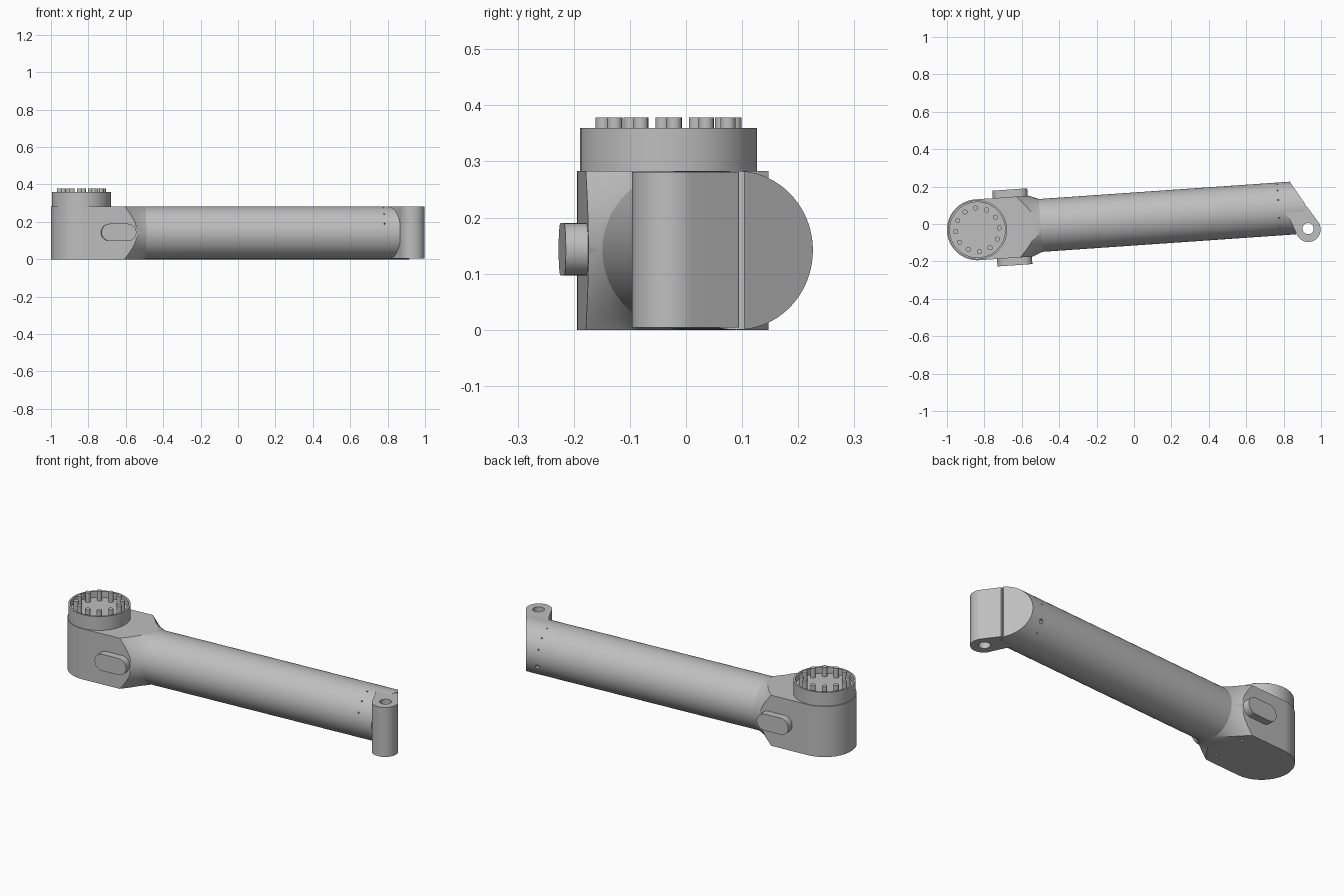
import bpy, bmesh
from math import sin, cos, pi, radians
from mathutils import Matrix, Vector

cube = bpy.data.objects.get("Cube")
if cube:
    bpy.data.objects.remove(cube)

grey = bpy.data.materials.new("plain_grey")
grey.use_nodes = True
grey.diffuse_color = (0.52, 0.52, 0.52, 1)
bsdf = next(n for n in grey.node_tree.nodes if n.type == "BSDF_PRINCIPLED")
bsdf.inputs["Base Color"].default_value = grey.diffuse_color
bsdf.inputs["Roughness"].default_value = 0.6

HEIGHT = 0.283
MID = HEIGHT / 2
# Arm frame: origin at the turret, x along the tube
ARM = Matrix.Translation((-0.837, -0.031, 0)) @ Matrix.Rotation(radians(3.95), 4, "Z")
AXIS = ARM @ Matrix.Translation((0, 0, MID)) @ Matrix.Rotation(pi / 2, 4, "Y")


def finish(name, bm, matrix=None):
    if matrix:
        bm.transform(matrix)
    bmesh.ops.recalc_face_normals(bm, faces=bm.faces)
    mesh = bpy.data.meshes.new(name)
    bm.to_mesh(mesh)
    bm.free()
    mesh.materials.append(grey)
    obj = bpy.data.objects.new(name, mesh)
    bpy.context.collection.objects.link(obj)
    return obj


def prism(name, points, low, high, matrix=None):
    bm = bmesh.new()
    face = bm.faces.new([bm.verts.new((x, y, low)) for x, y in points])
    side = bmesh.ops.extrude_face_region(bm, geom=[face])["geom"]
    verts = [v for v in side if isinstance(v, bmesh.types.BMVert)]
    bmesh.ops.translate(bm, verts=verts, vec=(0, 0, high - low))
    return finish(name, bm, matrix)


def lathe(profile, steps=64):
    bm = bmesh.new()
    verts = [bm.verts.new((r, 0, z)) for r, z in profile]
    edges = [bm.edges.new(pair) for pair in zip(verts, verts[1:])]
    bmesh.ops.spin(bm, geom=verts + edges, axis=(0, 0, 1), cent=(0, 0, 0),
                   angle=2 * pi, steps=steps, use_duplicate=False)
    bmesh.ops.remove_doubles(bm, verts=bm.verts, dist=0.00005)
    return bm


def rod(name, radius, low, high, matrix, steps=24):
    profile = [(0, low), (radius, low), (radius, high), (0, high)]
    return finish(name, lathe(profile, steps), matrix)


def arc(cx, cy, r, start, end, steps):
    angles = [radians(start + (end - start) * i / steps) for i in range(steps + 1)]
    return [(cx + r * cos(a), cy + r * sin(a)) for a in angles]


def boolean(obj, cutter, operation="DIFFERENCE"):
    cutter.hide_render = True
    mod = obj.modifiers.new("cut", "BOOLEAN")
    mod.operation, mod.object, mod.solver = operation, cutter, "EXACT"
    bpy.context.view_layer.objects.active = obj
    bpy.ops.object.modifier_apply(modifier=mod.name)
    bpy.data.objects.remove(cutter)


def smooth(obj, angle=30):
    bpy.ops.object.select_all(action="DESELECT")
    obj.select_set(True)
    bpy.context.view_layer.objects.active = obj
    bpy.ops.object.shade_smooth_by_angle(angle=radians(angle))


# Joint housing: round-ended block tapered by a cone towards the tube
outline = arc(0, 0, 0.163, 90, 270, 40) + [(0.36, -0.163), (0.36, 0.163)]
housing = prism("joint_housing", outline, 0, HEIGHT, ARM)
cone = lathe([(0, -0.4), (0.3, -0.4), (0.3, 0.115), (0.213, 0.222),
              (0.163, 0.287), (0.1415, 0.338), (0, 0.338)], 96)
boolean(housing, finish("taper_cutter", cone, AXIS), "INTERSECT")
for v in (-0.09, 0.09):
    boolean(housing, rod("foot_hole_cutter", 0.008, -0.02, 0.03,
                         ARM @ Matrix.Translation((0.22, v, 0))))
smooth(housing)

# Open turret ring with a sunken floor
ring = lathe([(0, 0.27), (0.158, 0.27), (0.158, 0.36), (0.148, 0.36),
              (0.148, 0.325), (0, 0.325)])
smooth(finish("turret_ring", ring, ARM))

# Circle of studs in the ring
for i in range(12):
    a = radians(30 * i + 1)
    place = ARM @ Matrix.Translation((0.117 * cos(a), 0.117 * sin(a), 0))
    smooth(rod("turret_stud", 0.0135, 0.315, 0.378, place, 16))

# Slot-shaped bosses on both sides of the housing
slot = arc(0.047, 0, 0.0465, -90, 90, 16) + arc(-0.047, 0, 0.0465, 90, 270, 16)
for name, turn in (("left_boss", -pi / 2), ("right_boss", pi / 2)):
    place = ARM @ Matrix.Translation((0.187, 0, 0.1435)) @ Matrix.Rotation(turn, 4, "X")
    smooth(prism(name, slot, 0.14, 0.203, place))

# Tube, cut by the slanted end face and behind the lug
tube_bm = lathe([(0, 0.3), (0.1415, 0.3), (0.1415, 1.95), (0, 1.95)], 96)
tube_bm.transform(AXIS)
for start, end in (((0.987, 0.004), (0.83, 0.23)), ((0.866, -0.054), (0.9, 0.05))):
    along = Vector(end) - Vector(start)
    normal = Vector((along.y, -along.x, 0))
    cut = bmesh.ops.bisect_plane(
        tube_bm, geom=tube_bm.verts[:] + tube_bm.edges[:] + tube_bm.faces[:],
        plane_co=(*start, 0), plane_no=normal, clear_outer=True)
    rim = [e for e in cut["geom_cut"] if isinstance(e, bmesh.types.BMEdge) and e.is_boundary]
    bmesh.ops.holes_fill(tube_bm, edges=rim, sides=0)
tube = finish("arm_tube", tube_bm)

# Row of tiny rivet holes and one screw hole near the tube end
holes = [(1.615, a, 0.004) for a in (20, 45, 70, 110, 135, 160, 225, 315)]
for u, a, r in holes + [(1.62, -20, 0.012)]:
    place = (ARM @ Matrix.Translation((u, 0, MID)) @ Matrix.Rotation(radians(a), 4, "X")
             @ Matrix.Rotation(-pi / 2, 4, "X"))
    boolean(tube, rod("hole_cutter", r, 0.13, 0.16, place, 12))
smooth(tube)

# End lug with a pivot hole
lug_outline = ([(0.924, 0.094), (0.79, 0.08), (0.835, 0.02)]
               + arc(0.931, -0.029, 0.067, 195, 395, 32))
lug = prism("end_lug", lug_outline, 0.004, 0.281)
boolean(lug, rod("pivot_cutter", 0.03, -0.1, 0.4,
                 Matrix.Translation((0.931, -0.025, 0)), 32))
smooth(lug)
